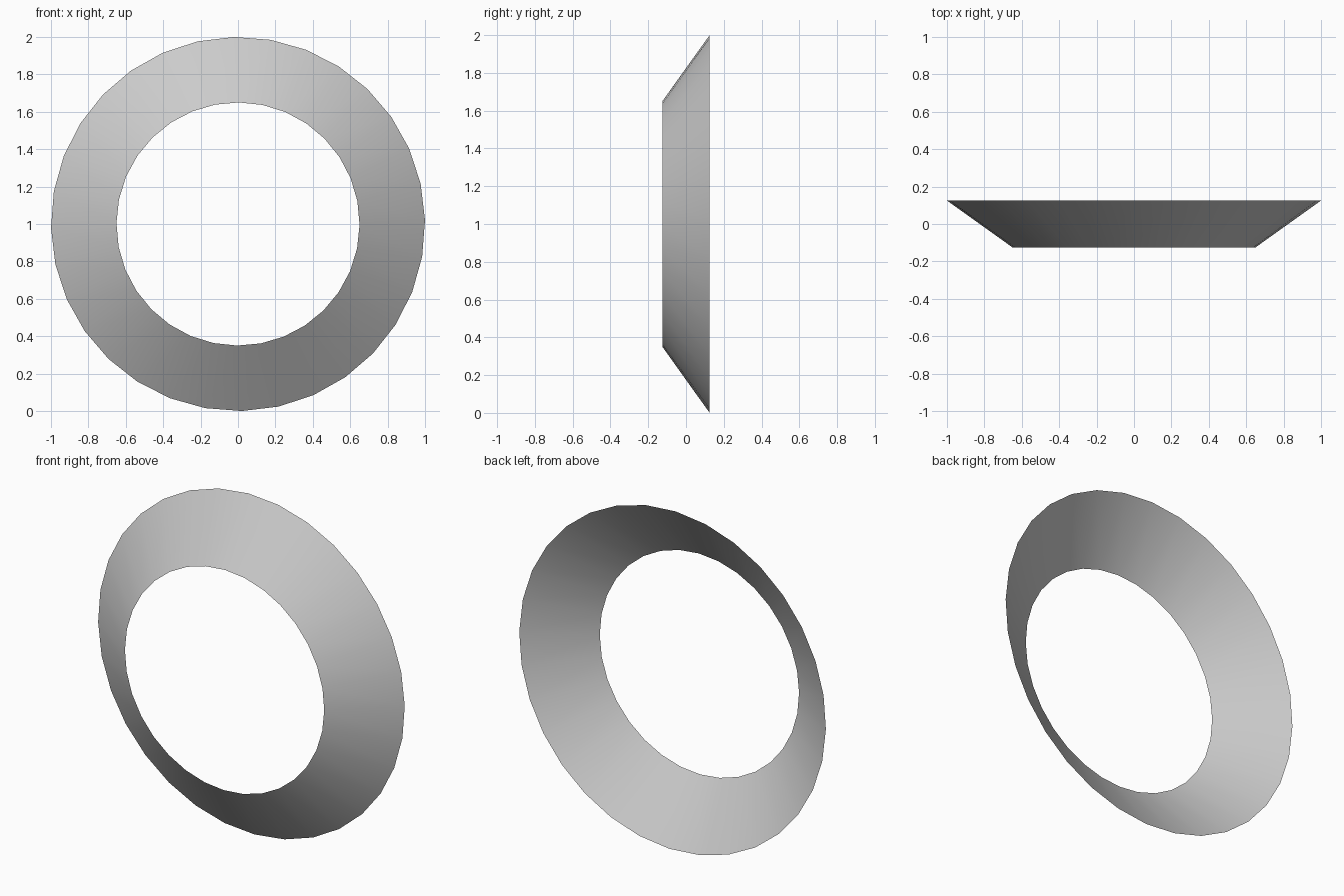
import bpy, bmesh
from math import sin, cos, radians, tau

if "Cube" in bpy.data.objects:
    bpy.data.objects.remove(bpy.data.objects["Cube"])

SEGMENTS = 32


def ring(bm, radius, y, offset):
    """Circle of vertices around the y axis, centred at z = 1."""
    verts = []
    for i in range(SEGMENTS):
        a = i * tau / SEGMENTS + radians(offset)
        verts.append(bm.verts.new((radius * sin(a), y, 1 + radius * cos(a))))
    return verts


# conical open band: narrow rim at the front, wide rim at the back
bm = bmesh.new()
front = ring(bm, 0.65, -0.125, 0.4)
back = ring(bm, 1.0, 0.125, -1.2)
for i in range(SEGMENTS):
    j = (i + 1) % SEGMENTS
    face = bm.faces.new((front[i], front[j], back[j], back[i]))
    face.smooth = True
bm.normal_update()
# outer side of the cone faces forward
if bm.faces[:][0].normal.y > 0:
    bmesh.ops.reverse_faces(bm, faces=bm.faces[:])

mesh = bpy.data.meshes.new("conical_ring")
bm.to_mesh(mesh)
bm.free()
obj = bpy.data.objects.new("conical_ring", mesh)
bpy.context.collection.objects.link(obj)
